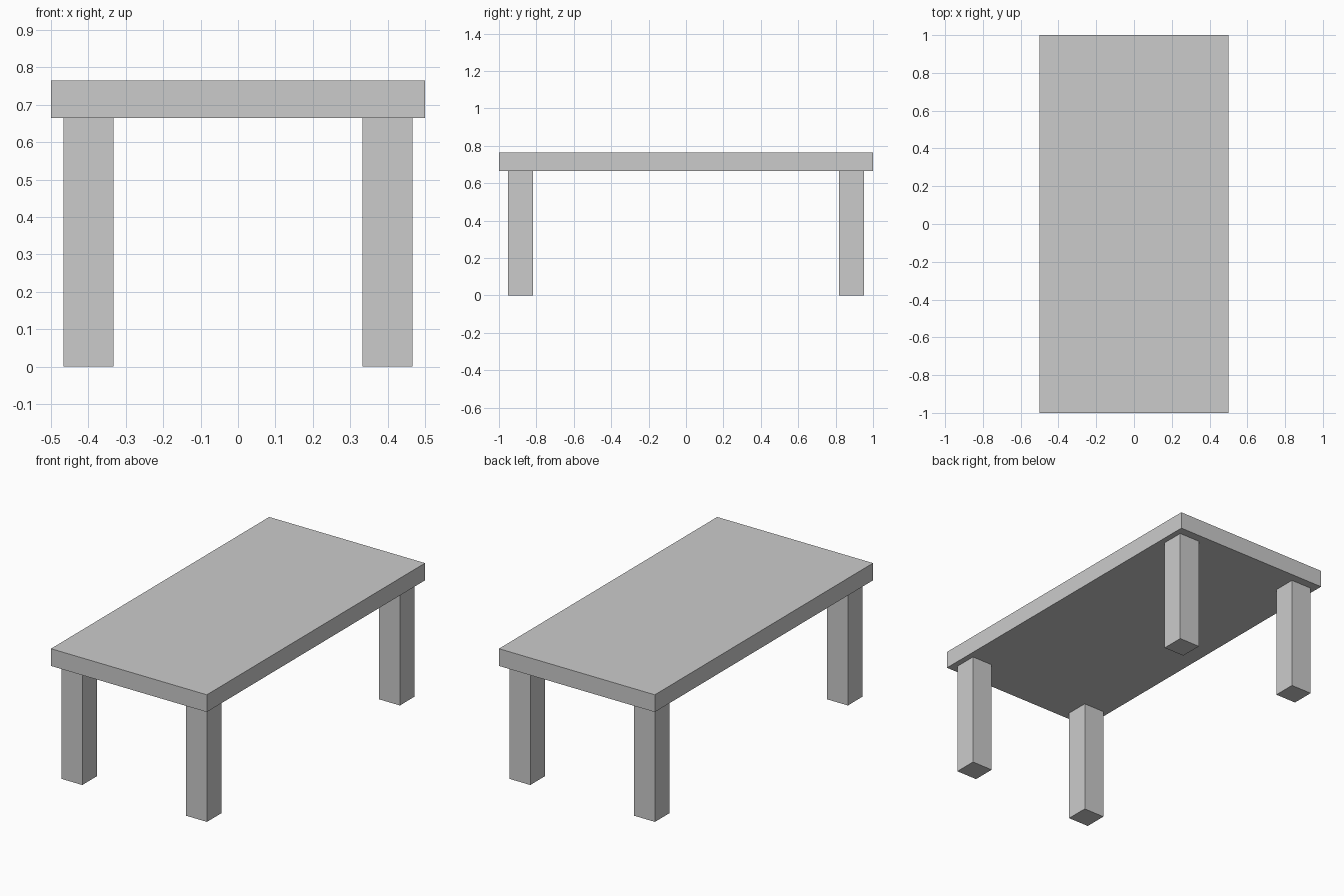
import bpy

if "Cube" in bpy.data.objects:
    bpy.data.objects.remove(bpy.data.objects["Cube"])

TOP_Z, THICK = 0.765, 0.1
LEG_H = TOP_Z - THICK
LEG_W = 0.1333


def box(name, center, size):
    bpy.ops.mesh.primitive_cube_add(size=1, location=center)
    obj = bpy.context.object
    obj.name = name
    obj.scale = size
    bpy.ops.object.transform_apply(location=False, rotation=False, scale=True)
    return obj


# Table top slab
box("table_top", (0, 0, TOP_Z - THICK / 2), (1, 2, THICK))

# Four square legs, inset from the corners
for side, sx in (("left", -1), ("right", 1)):
    for end, sy in (("front", -1), ("back", 1)):
        box(f"{end}_{side}_leg", (sx * 0.4, sy * 0.884, LEG_H / 2),
            (LEG_W, LEG_W, LEG_H))
